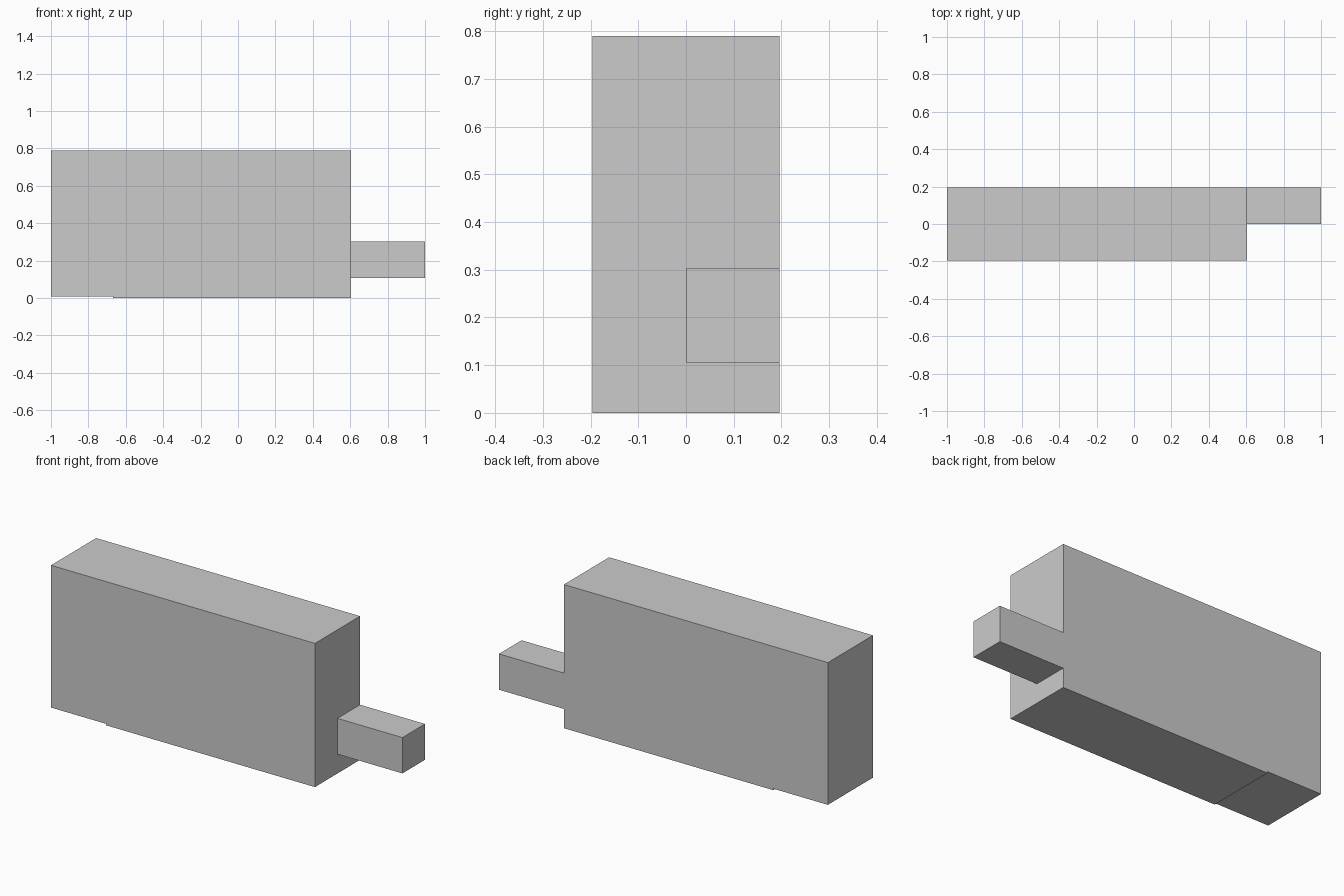
import bpy, bmesh

if "Cube" in bpy.data.objects:
    bpy.data.objects.remove(bpy.data.objects["Cube"])


def extrude_profile(name, profile, y0, y1):
    """Extrude an x-z outline along y into a closed solid."""
    bm = bmesh.new()
    face = bm.faces.new([bm.verts.new((x, y0, z)) for x, z in profile])
    ext = bmesh.ops.extrude_face_region(bm, geom=[face])
    verts = [v for v in ext["geom"] if isinstance(v, bmesh.types.BMVert)]
    bmesh.ops.translate(bm, verts=verts, vec=(0, y1 - y0, 0))
    bmesh.ops.recalc_face_normals(bm, faces=bm.faces)
    mesh = bpy.data.meshes.new(name)
    bm.to_mesh(mesh)
    bm.free()
    obj = bpy.data.objects.new(name, mesh)
    bpy.context.collection.objects.link(obj)
    return obj


# Main slab, with the shallow step under its left end
extrude_profile("body", [(-1, 0.008), (-0.667, 0.008), (-0.667, 0), (0.605, 0),
                         (0.605, 0.79), (-1, 0.79)], -0.196, 0.196)

# Small block projecting from the right end, flush with the back
extrude_profile("side_block", [(0.605, 0.106), (1, 0.106), (1, 0.303),
                               (0.605, 0.303)], 0.0, 0.196)
